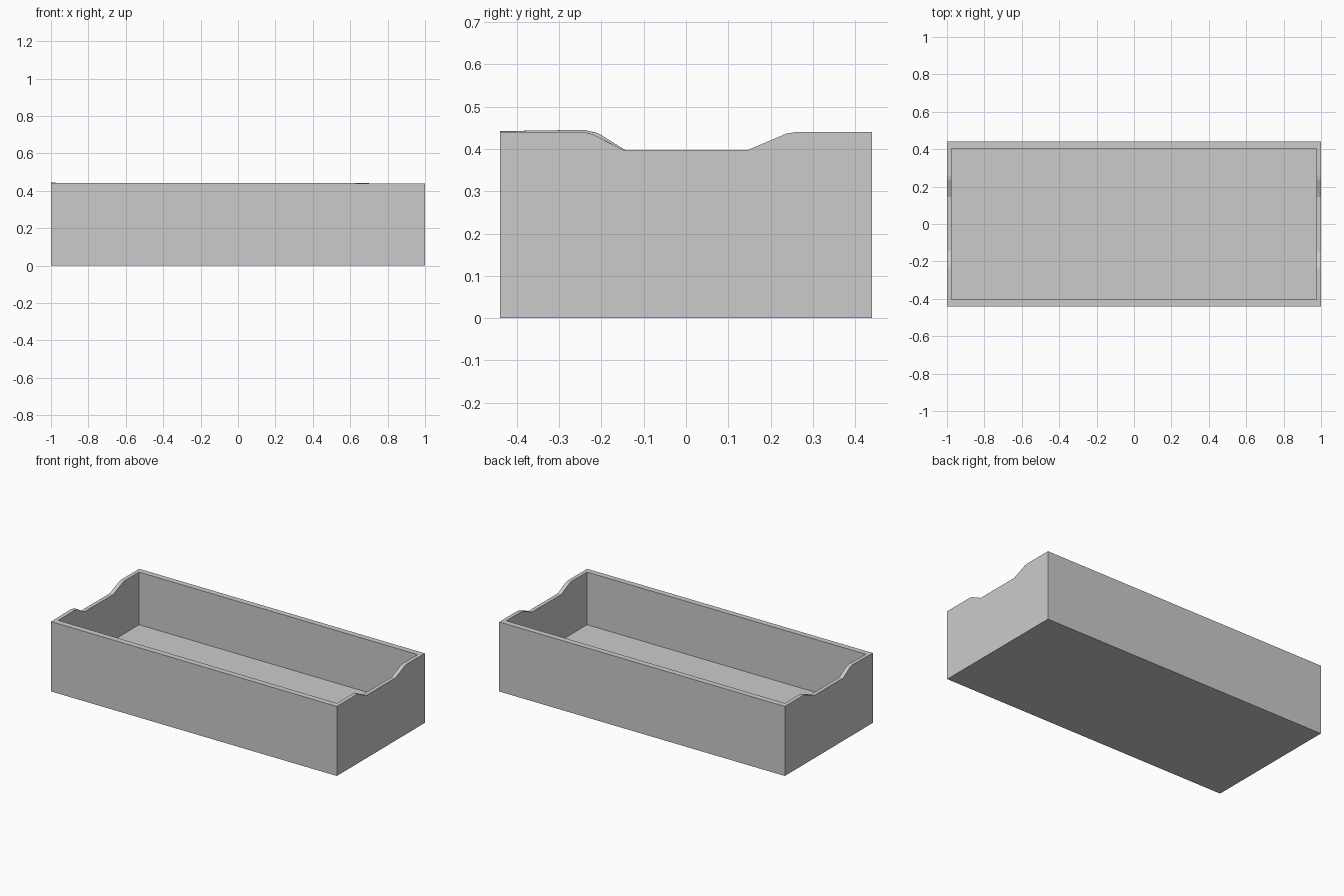
import bpy
import bmesh

if "Cube" in bpy.data.objects:
    bpy.data.objects.remove(bpy.data.objects["Cube"])

FLOOR_Z = 0.107


def loft_x(name, sections):
    """Solid made by joining two matching (y, z) profiles along x."""
    bm = bmesh.new()
    loops = [[bm.verts.new((x, y, z)) for y, z in prof] for x, prof in sections]
    a, b = loops
    n = len(a)
    for i in range(n):
        j = (i + 1) % n
        bm.faces.new((a[i], a[j], b[j], b[i]))
    bm.faces.new(a[::-1])
    bm.faces.new(b)
    bmesh.ops.recalc_face_normals(bm, faces=bm.faces)
    me = bpy.data.meshes.new(name)
    bm.to_mesh(me)
    bm.free()
    ob = bpy.data.objects.new(name, me)
    bpy.context.collection.objects.link(ob)
    return ob


# End outlines: a shallow hand-hold dip, the left end a touch uneven
back_half = [(0.145, 0.397), (0.237, 0.436), (0.26, 0.44), (0.44, 0.44)]
base = [(0.44, 0), (-0.44, 0)]
right_end = base + [(-0.44, 0.44), (-0.24, 0.44), (-0.22, 0.434), (-0.147, 0.397)] + back_half
left_end = base + [(-0.44, 0.442), (-0.24, 0.445), (-0.207, 0.437), (-0.143, 0.397)] + back_half
tray = loft_x("tray", [(-1, left_end), (1, right_end)])

# Hollow interior
hole = [(-0.403, FLOOR_Z), (0.403, FLOOR_Z), (0.403, 0.6), (-0.403, 0.6)]
cutter = loft_x("interior_cutter", [(-0.975, hole), (0.975, hole)])
cutter.hide_render = True
cutter.hide_viewport = True
cutter.display_type = 'WIRE'

mod = tray.modifiers.new("hollow", 'BOOLEAN')
mod.operation = 'DIFFERENCE'
mod.solver = 'EXACT'
mod.object = cutter
